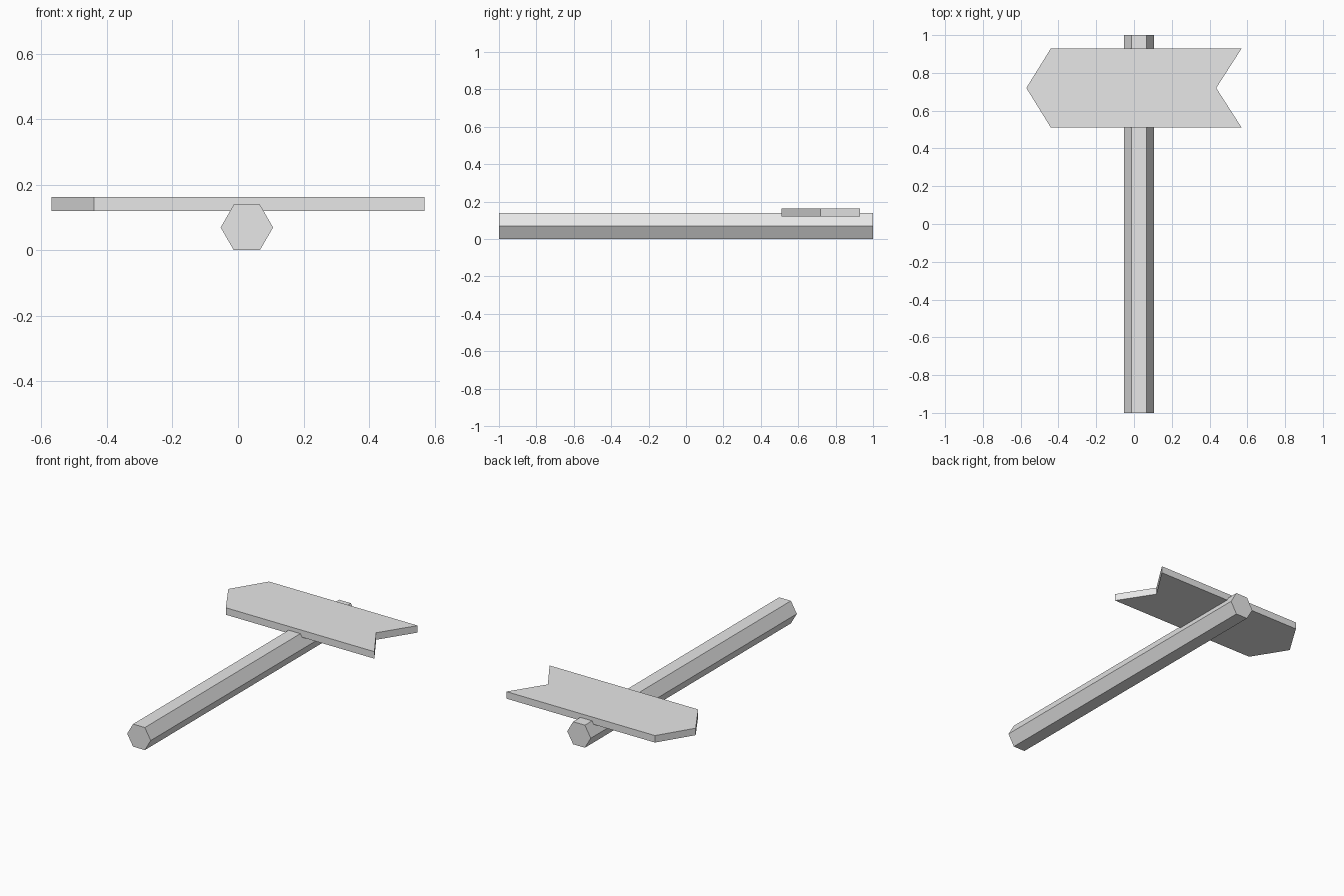
import bpy
import bmesh
from mathutils import Vector
from math import cos, sin, tau

cube = bpy.data.objects.get("Cube")
if cube:
    bpy.data.objects.remove(cube, do_unlink=True)

# Single plain grey
grey = bpy.data.materials.new("light_grey")
grey.use_nodes = True
grey.diffuse_color = (0.8, 0.8, 0.8, 1)
grey.node_tree.nodes["Principled BSDF"].inputs["Base Color"].default_value = (0.8, 0.8, 0.8, 1)


def extrude_profile(name, points, direction):
    """Extrude a flat closed outline into a solid part."""
    bm = bmesh.new()
    face = bm.faces.new([bm.verts.new(p) for p in points])
    result = bmesh.ops.extrude_face_region(bm, geom=[face], use_keep_orig=True)
    moved = [g for g in result["geom"] if isinstance(g, bmesh.types.BMVert)]
    bmesh.ops.translate(bm, verts=moved, vec=Vector(direction))
    bmesh.ops.recalc_face_normals(bm, faces=bm.faces)
    mesh = bpy.data.meshes.new(name)
    bm.to_mesh(mesh)
    bm.free()
    mesh.materials.append(grey)
    obj = bpy.data.objects.new(name, mesh)
    bpy.context.collection.objects.link(obj)
    return obj


# Hexagonal post lying along y
radius = 0.08
hexagon = [(0.027 + radius * cos(tau * i / 6), -1, 0.07 + radius * sin(tau * i / 6))
           for i in range(6)]
extrude_profile("post", hexagon, (0, 2, 0))

# Arrow board: pointed end on -x, swallowtail notch on +x
low, mid, high = 0.51, 0.72, 0.93
arrow = [(-0.57, mid), (-0.44, low), (0.57, low),
         (0.435, mid), (0.57, high), (-0.44, high)]
extrude_profile("arrow_board", [(x, y, 0.12) for x, y in arrow], (0, 0, 0.043))
